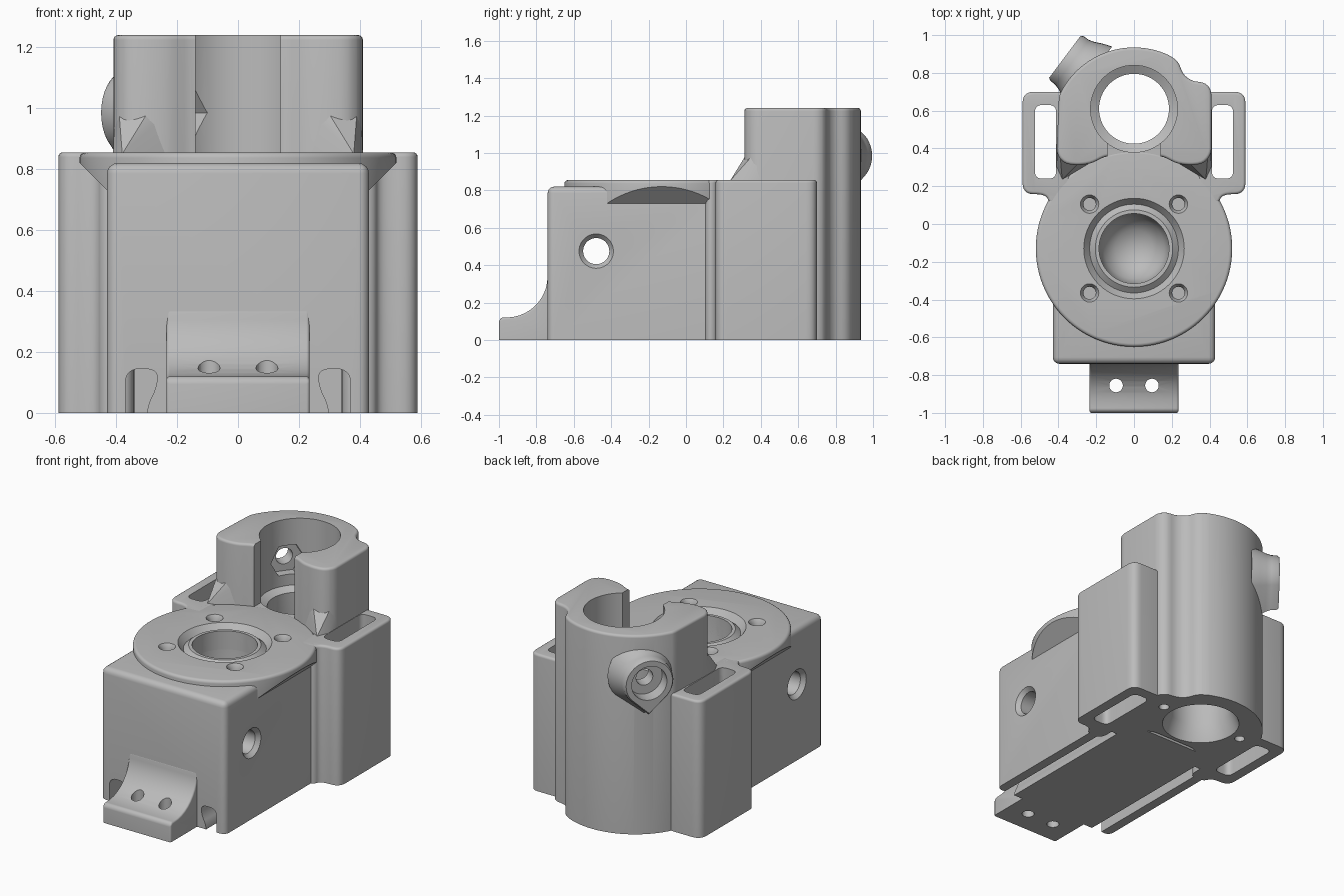
import bpy, bmesh, math
from mathutils import Matrix, Vector

if "Cube" in bpy.data.objects:
    bpy.data.objects.remove(bpy.data.objects["Cube"])

grey = bpy.data.materials.new("plastic grey")
grey.use_nodes = True
colour = (0.5, 0.5, 0.5, 1)
grey.diffuse_color = colour
grey.node_tree.nodes["Principled BSDF"].inputs["Base Color"].default_value = colour


def finish(name, bm):
    bmesh.ops.recalc_face_normals(bm, faces=bm.faces)
    mesh = bpy.data.meshes.new(name)
    bm.to_mesh(mesh)
    bm.free()
    mesh.materials.append(grey)
    obj = bpy.data.objects.new(name, mesh)
    bpy.context.scene.collection.objects.link(obj)
    return obj


def rounded(pts, r, steps=6):
    """Replace each corner of a closed outline with a curve."""
    out = []
    for i, p in enumerate(pts):
        p = Vector(p)
        a, b = Vector(pts[i - 1]) - p, Vector(pts[(i + 1) % len(pts)]) - p
        a *= min(r, a.length * 0.48) / a.length
        b *= min(r, b.length * 0.48) / b.length
        for k in range(steps + 1):
            t = k / steps
            out.append(p + a * (1 - t) ** 2 + b * t ** 2)
    return out


def prism(name, pts, lo, hi, axis="z", bevel=0):
    """Extrude an outline; bevel its sharp edges except those on the floor."""
    place = {"z": lambda u, v, w: (u, v, w),
             "y": lambda u, v, w: (u, w, v),
             "x": lambda u, v, w: (w, u, v)}[axis]
    bm = bmesh.new()
    low = [bm.verts.new(place(u, v, lo)) for u, v in pts]
    top = [bm.verts.new(place(u, v, hi)) for u, v in pts]
    bm.faces.new(low)
    bm.faces.new(top)
    for i in range(len(pts)):
        bm.faces.new((low[i - 1], low[i], top[i], top[i - 1]))
    bmesh.ops.recalc_face_normals(bm, faces=bm.faces)
    if bevel:
        edges = [e for e in bm.edges if e.calc_face_angle(0) > 0.7
                 and max(v.co.z for v in e.verts) > 0.001]
        bmesh.ops.bevel(bm, geom=edges, offset=bevel, segments=4,
                        profile=0.5, affect="EDGES", clamp_overlap=True)
    return finish(name, bm)


def rect(x0, x1, y0, y1):
    return [(x0, y0), (x1, y0), (x1, y1), (x0, y1)]


def lathe(name, profile, matrix, sides=64):
    """Revolve (radius, height) points about z, then place the solid."""
    bm = bmesh.new()
    verts = [bm.verts.new((r, 0, z)) for r, z in profile]
    edges = [bm.edges.new(pair) for pair in zip(verts, verts[1:])]
    bmesh.ops.spin(bm, geom=verts + edges, cent=(0, 0, 0), axis=(0, 0, 1),
                   angle=math.tau, steps=sides, use_duplicate=False)
    bmesh.ops.remove_doubles(bm, verts=bm.verts, dist=1e-5)
    bm.transform(matrix)
    return finish(name, bm)


def rod(name, r, lo, hi, matrix, sides=32):
    return lathe(name, [(0, lo), (r, lo), (r, hi), (0, hi)], matrix, sides)


def carve(obj, cutters, operation="DIFFERENCE"):
    for c in cutters:
        mod = obj.modifiers.new("cut", "BOOLEAN")
        mod.operation, mod.solver, mod.object = operation, "EXACT", c
    bpy.context.view_layer.update()
    graph = bpy.context.evaluated_depsgraph_get()
    mesh = bpy.data.meshes.new_from_object(obj.evaluated_get(graph))
    obj.modifiers.clear()
    obj.data = mesh


at = Matrix.Translation
hub, post = at((0, -0.13, 0)), at((0, 0.61, 0))

# Cutters: hub seat, screw holes, cross pin hole, rear bore
hub_cut = lathe("hub_cutter", [(0, 0.3), (0.1, 0.33), (0.16, 0.39), (0.185, 0.47), (0.185, 0.84),
                               (0.205, 0.84), (0.235, 0.815), (0.27, 0.86), (0.27, 0.95),
                               (0, 0.95)], hub)
screw_cuts = [lathe("screw_cutter", [(0, 0.6), (0.033, 0.6), (0.033, 0.83), (0.05, 0.857),
                                     (0.05, 0.95), (0, 0.95)], at((x, y, 0)), 24)
              for x in (-0.235, 0.235) for y in (-0.365, 0.105)]
pin_cut = lathe("pin_cutter", [(0, -0.5), (0.092, -0.5), (0.092, -0.43), (0.07, -0.405),
                               (0.07, 0.405), (0.092, 0.43), (0.092, 0.5), (0, 0.5)],
                at((0, -0.48, 0.475)) @ Matrix.Rotation(math.pi / 2, 4, "Y"), 40)
bore_cut = lathe("bore_cutter", [(0, -0.05), (0.245, -0.05), (0.185, 0.1), (0.185, 0.8),
                                 (0.23, 0.825), (0.23, 1.4), (0, 1.4)], post)
gap_cut = prism("gap_cutter", rect(-0.14, 0.14, 0.2, 0.55), 0.853, 1.4)
foot_cuts = [rod("foot_cutter", 0.03, -0.1, 0.15, at((x, 0.62, 0)), 20) for x in (-0.29, 0.29)]
strap_cuts, groove_cuts = [], []
for s in (-1, 1):
    slot = rounded(rect(0.412, 0.525, 0.24, 0.63), 0.04)
    strap_cuts.append(prism("strap_cutter", [(s * x, y) for x, y in slot], -0.1, 1))
    groove = rounded([(0.37, -0.2), (0.37, 0.145), (0.262, 0.145), (0.268, 0.08),
                      (0.3, 0.02), (0.3, -0.2)], 0.05)
    groove_cuts.append(prism("groove_cutter", [(s * x, z) for x, z in groove], -0.9, 0.2, "y"))

# Main box
body = prism("gearbox_body", rect(-0.43, 0.43, -0.74, 0.34), 0, 0.82, bevel=0.035)
carve(body, [hub_cut, pin_cut] + screw_cuts + strap_cuts + groove_cuts)

# Round flange with sloped undersides where it overhangs the box
ring = [(0.52 * math.cos(k * math.tau / 96), 0.52 * math.sin(k * math.tau / 96) - 0.13)
        for k in range(96)]
flange = prism("round_flange", ring, 0.7, 0.855, bevel=0.018)
wedge = prism("wedge_cutter", [(-0.425, 0.725), (0.425, 0.725), (0.57, 0.87), (-0.57, 0.87)],
              -0.8, 0.6, "y")
carve(flange, [wedge], "INTERSECT")
carve(flange, [hub_cut, bore_cut] + screw_cuts)

# Rear post outline: two arms in front, a groove on one side and a round back
back = [(0.435 * math.cos(math.radians(a)), 0.5 + 0.435 * math.sin(math.radians(a)))
        for a in range(64, 160, 4)]
arm = [(0.15, 0.36), (0.225, 0.32), (0.3, 0.31), (0.37, 0.32), (0.41, 0.37)]
notch = [(0.41, 0.71), (0.375, 0.75), (0.31, 0.755), (0.26, 0.79), (0.235, 0.86)]
outline = arm + notch + back + [(-x, y) for x, y in reversed(arm)]
column = prism("rear_post", rounded(outline, 0.03, 3), 0, 1.24, bevel=0.02)

# Clamp screw boss on the post, with a teardrop section
out_dir = Vector((-0.8, 0.6, 0))
aim = at((0, 0.61, 0.985)) @ out_dir.to_track_quat("Z", "Y").to_matrix().to_4x4()
side = Vector((0.6, 0.8, 0))
tear = [(0.147 * math.cos(math.radians(a)), 0.147 * math.sin(math.radians(a)))
        for a in range(-40, 221, 10)] + [(0, -0.2)]
bm = bmesh.new()
loops = []
for t, scale in ((0.29, 1.32), (0.34, 1.2), (0.38, 1.07), (0.41, 1.01), (0.445, 1), (0.458, 0.94)):
    centre = Vector((0, 0.61, 0.985)) + out_dir * t
    loops.append([bm.verts.new(centre + (side * u + Vector((0, 0, v))) * scale) for u, v in tear])
for a, b in zip(loops, loops[1:]):
    for i in range(len(a)):
        bm.faces.new((a[i - 1], a[i], b[i], b[i - 1]))
bm.faces.new(loops[0])
bm.faces.new(loops[-1])
boss = finish("clamp_boss", bm)
clamp_cuts = [rod("clamp_hole_cutter", 0.05, 0.1, 0.5, aim, 24),
              rod("clamp_head_cutter", 0.105, 0.37, 0.6, aim, 40),
              rod("clamp_nut_cutter", 0.105, 0.12, 0.285, aim, 6)]
carve(column, [bore_cut, gap_cut] + foot_cuts + clamp_cuts)
carve(boss, clamp_cuts)

# Side loops and the flared feet of the post arms
loop_shape = rounded([(0.34, 0.1), (0.445, 0.1), (0.465, 0.158), (0.59, 0.158),
                      (0.59, 0.7), (0.34, 0.7)], 0.06)
parts = [body, flange, column, boss]
for s, word in ((-1, "right"), (1, "left")):
    loop = prism(word + "_side_loop", [(s * x, y) for x, y in loop_shape], 0, 0.855, bevel=0.015)
    carve(loop, strap_cuts)
    bm = bmesh.new()
    for z, foot in ((0.85, [(0.17, 0.36), (0.38, 0.235), (0.41, 0.3), (0.41, 0.42)]),
                    (0.98, [(0.24, 0.34), (0.3, 0.315), (0.39, 0.35), (0.405, 0.42)])):
        for x, y in foot:
            bm.verts.new((s * x, y, z))
    bmesh.ops.convex_hull(bm, input=bm.verts)
    parts += [loop, finish(word + "_arm_flare", bm)]

# Front mounting tab with two screw holes
sweep = [(-0.96 + 0.22 * math.sin(math.radians(a)), 0.34 - 0.22 * math.cos(math.radians(a)))
         for a in range(0, 91, 9)]
tab = prism("mounting_tab", [(-0.7, 0), (-1, 0), (-1, 0.105), (-0.985, 0.12)] + sweep
            + [(-0.7, 0.34)], -0.235, 0.235, "x", bevel=0.012)
tab_cuts = [rod("tab_cutter", 0.036, -0.1, 0.5, at((x, -0.855, 0)), 24) for x in (-0.095, 0.095)]
carve(tab, tab_cuts)
parts.append(tab)

# Remove the cutters and smooth the curved faces
for obj in list(bpy.context.scene.objects):
    if obj.name.split(".")[0].endswith("_cutter"):
        bpy.data.objects.remove(obj)
bpy.ops.object.select_all(action="DESELECT")
for obj in parts:
    obj.select_set(True)
bpy.context.view_layer.objects.active = body
bpy.ops.object.shade_smooth_by_angle(angle=math.radians(35))
